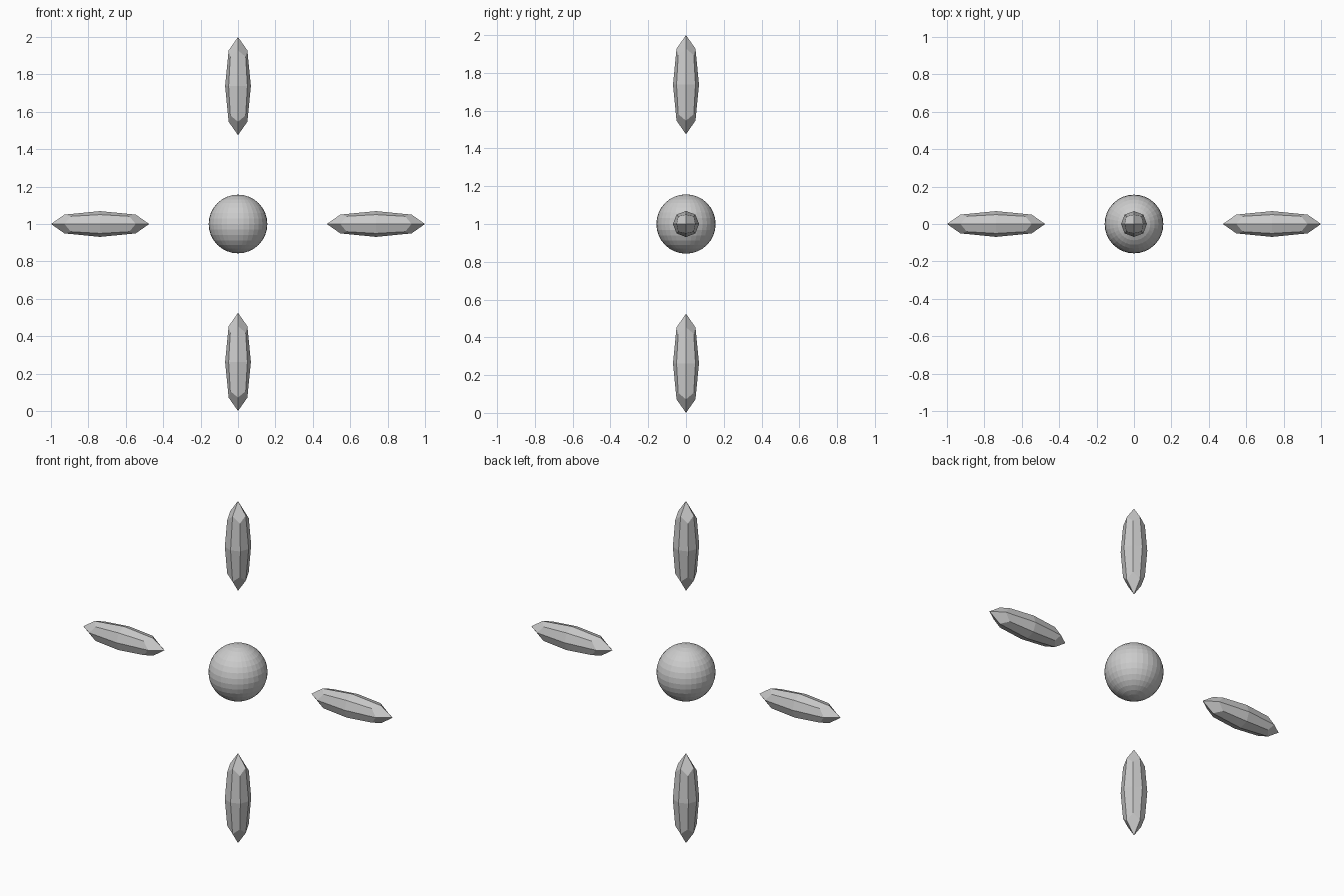
import bpy
import bmesh
from mathutils import Matrix, Vector

if "Cube" in bpy.data.objects:
    bpy.data.objects.remove(bpy.data.objects["Cube"])

CENTRE = Vector((0, 0, 1))
LIMIT = 0.8395  # a subdivided cube shrinks to this share of its cage


def finish(name, bm, location):
    mesh = bpy.data.meshes.new(name)
    bm.to_mesh(mesh)
    bm.free()
    obj = bpy.data.objects.new(name, mesh)
    obj.location = location
    bpy.context.collection.objects.link(obj)
    return obj


def shard(name, direction):
    # Stretched cube, rounded once into 24 flat facets
    axis = Vector(direction)
    half = [0.2625 if abs(c) > 0.5 else 0.069 for c in axis]
    bm = bmesh.new()
    bmesh.ops.create_cube(bm, size=2, matrix=Matrix.Diagonal([h / LIMIT for h in half] + [1]))
    obj = finish(name, bm, CENTRE + axis * 0.7375)
    sub = obj.modifiers.new("facets", 'SUBSURF')
    sub.levels = sub.render_levels = 1


# Central ball
bm = bmesh.new()
bmesh.ops.create_uvsphere(bm, u_segments=32, v_segments=16, radius=0.157)
finish("core_ball", bm, CENTRE)

# Four floating shards around the ball
for name, direction in (("top_shard", (0, 0, 1)), ("bottom_shard", (0, 0, -1)),
                        ("left_shard", (-1, 0, 0)), ("right_shard", (1, 0, 0))):
    shard(name, direction)
